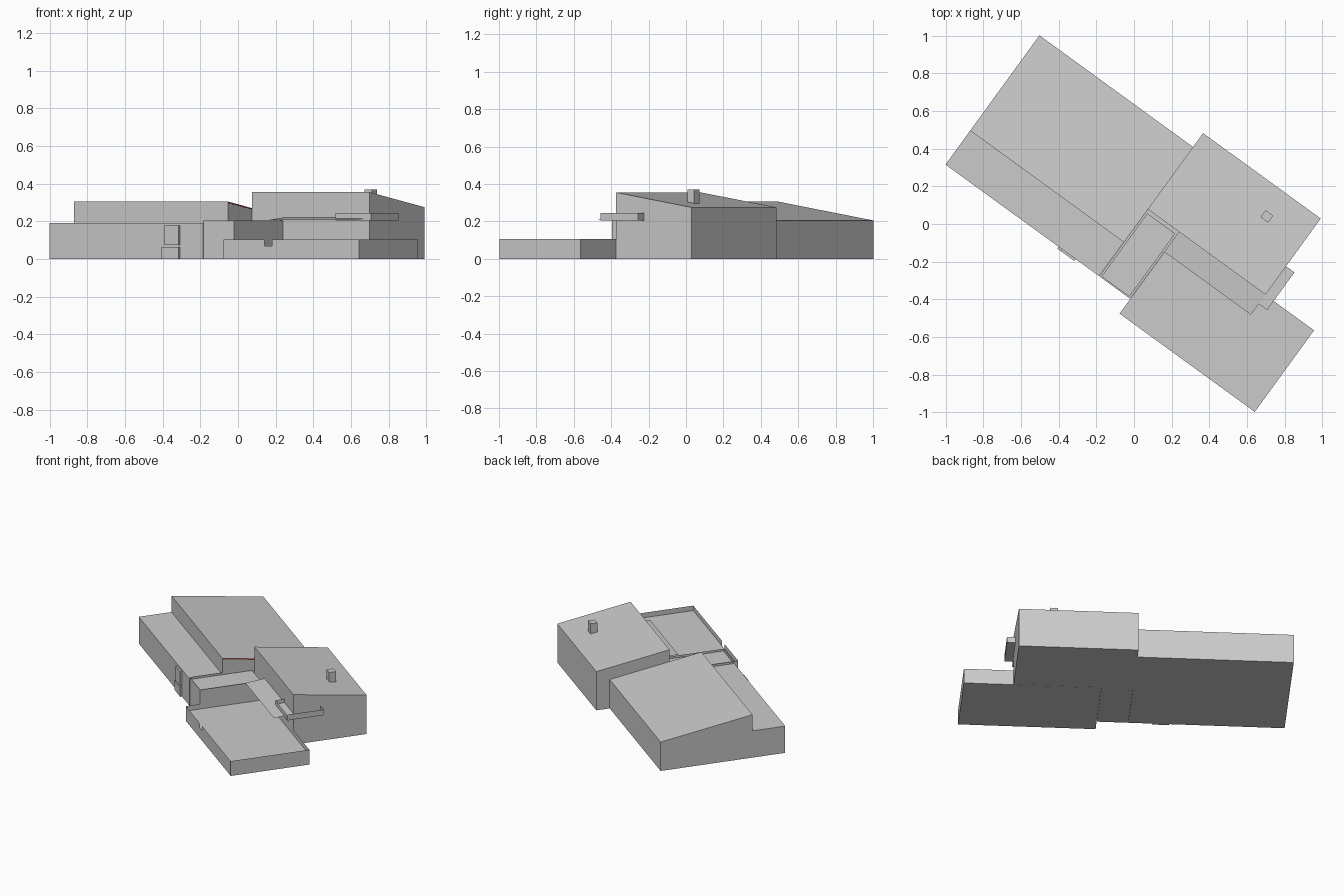
import bpy, math

if "Cube" in bpy.data.objects:
    bpy.data.objects.remove(bpy.data.objects["Cube"])

YAW = math.radians(-36)  # whole house is turned on the plan


def make(name, verts, faces, colour=None):
    me = bpy.data.meshes.new(name)
    me.from_pydata(verts, [], faces)
    me.update()
    ob = bpy.data.objects.new(name, me)
    ob.rotation_euler.z = YAW
    bpy.context.collection.objects.link(ob)
    if colour:
        mat = bpy.data.materials.new(name)
        mat.diffuse_color = colour
        mat.use_nodes = True
        mat.node_tree.nodes["Principled BSDF"].inputs["Base Color"].default_value = mat.diffuse_color
        me.materials.append(mat)
    return ob


def prism(name, profile, u0, u1, colour=None):
    """Extrude a (v, z) profile, counter-clockwise seen from +u, along u."""
    n = len(profile)
    verts = [(u, v, z) for u in (u0, u1) for v, z in profile]
    faces = [tuple(reversed(range(n))), tuple(range(n, 2 * n))]
    faces += [(i, (i + 1) % n, n + (i + 1) % n, n + i) for i in range(n)]
    return make(name, verts, faces, colour)


def box(name, u0, u1, v0, v1, z0, z1):
    return prism(name, [(v0, z0), (v1, z0), (v1, z1), (v0, z1)], u0, u1)


def tray(name, outline, z0, floor, floor_pts=None):
    """Thin-walled parapet block: (u, v, rim height of the wall starting here)."""
    verts, faces, n = [], [], len(outline)
    for i, (u, v, top) in enumerate(outline):
        u2, v2, _ = outline[(i + 1) % n]
        k = len(verts)
        verts += [(u, v, z0), (u2, v2, z0), (u2, v2, top), (u, v, top)]
        faces.append((k, k + 1, k + 2, k + 3))
    k = len(verts)
    verts += [(u, v, z0) for u, v, _ in outline]
    faces.append(tuple(reversed(range(k, k + n))))
    pts = floor_pts or [(u, v) for u, v, _ in outline]
    k = len(verts)
    verts += [(u, v, floor) for u, v in pts]
    faces.append(tuple(range(k, k + len(pts))))
    return make(name, verts, faces)


# long wing: low front strip and sloped main roof
prism("long_wing", [(-.333, 0), (.515, 0), (.515, .205), (-.11, .305),
                    (-.11, .19), (-.333, .19)], -.995, .013)
# coloured roof edge on the exposed gable
prism("roof_edge", [(-.11, .298), (.107, .263), (.107, .27), (-.11, .305)],
      .013, .015, (.35, .06, .04, 1))

# tall block with single-pitch roof and chimney
prism("tall_block", [(.107, 0), (.606, 0), (.606, .275), (.107, .355)], .013, .785)
box("chimney", .522, .572, .424, .47, .28, .37)

# entrance block with slightly sunken roof panel
tray("entrance_block", [(.014, -.333, .205), (.217, -.333, .205),
                        (.217, .107, .205), (.014, .107, .205)], 0, .195,
     [(.024, -.327), (.207, -.327), (.207, .087), (.024, .087)])

# garage with thin parapet and a drain notch
R = .105
tray("garage", [(.218, -.43, R), (.486, -.43, .07), (.535, -.43, R),
                (1.105, -.43, R), (1.105, .105, R), (.218, .105, R)], 0, .07)

# sloped canopy sheet along the tall block
make("canopy", [(.217, -.025, .207), (.785, -.025, .207),
                (.785, .107, .22), (.217, .107, .22)], [(0, 1, 2, 3)])

# corner balcony wrapping the tall block
B = .245
tray("corner_balcony", [(.605, .046, B), (.84, .046, B), (.84, .293, B),
                        (.785, .293, B), (.785, .107, B), (.605, .107, B)], .205, .212)

# window bay and base on the long wing front
box("window_base", -.253, -.14, -.345, -.333, 0, .065)
box("window_bay", -.231, -.14, -.345, -.333, .075, .178)
